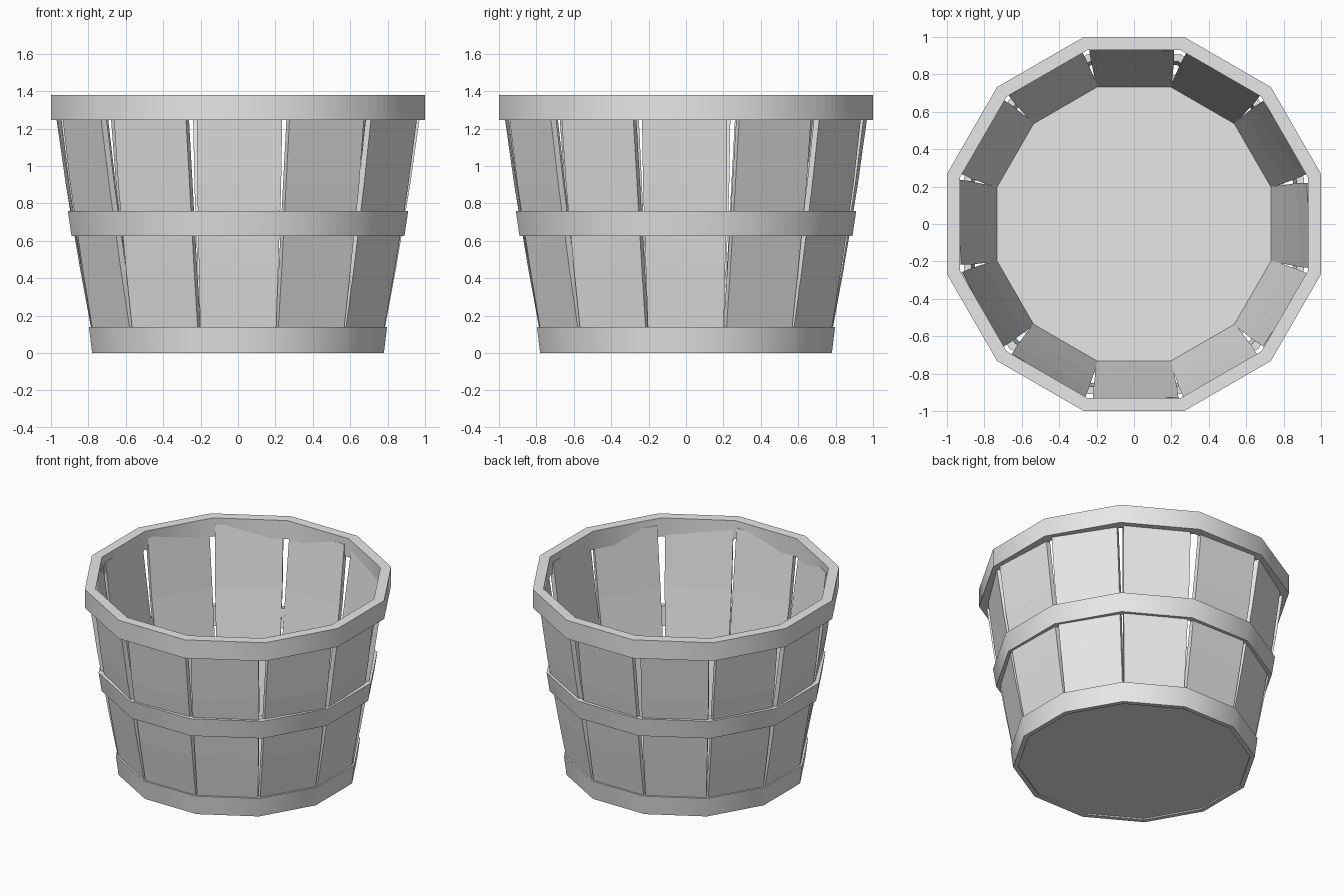
import bpy, bmesh, math, random
from mathutils import Matrix

random.seed(4)
SIDES = 12
STEP = 2 * math.pi / SIDES

cube = bpy.data.objects.get("Cube")
if cube:
    bpy.data.objects.remove(cube, do_unlink=True)

grey = bpy.data.materials.new("pale_grey")
grey.use_nodes = True
colour = (0.8, 0.8, 0.8, 1)
grey.diffuse_color = colour
grey.node_tree.nodes["Principled BSDF"].inputs["Base Color"].default_value = colour


def finish(bm, name, smooth=False):
    """Turn a bmesh into a named grey object."""
    bmesh.ops.recalc_face_normals(bm, faces=bm.faces)
    mesh = bpy.data.meshes.new(name)
    bm.to_mesh(mesh)
    bm.free()
    mesh.materials.append(grey)
    obj = bpy.data.objects.new(name, mesh)
    bpy.context.collection.objects.link(obj)
    if smooth:
        bpy.ops.object.select_all(action='DESELECT')
        obj.select_set(True)
        bpy.context.view_layer.objects.active = obj
        bpy.ops.object.shade_smooth_by_angle(angle=math.radians(35))
    return obj


def loft(bm, loops, closed):
    """Bridge equal loops of points, capping the ends if not closed."""
    rows = [[bm.verts.new(p) for p in loop] for loop in loops]
    n = len(rows[0])
    pairs = list(zip(rows, rows[1:]))
    if closed:
        pairs.append((rows[-1], rows[0]))
    else:
        bm.faces.new(rows[0])
        bm.faces.new(rows[-1])
    for a, b in pairs:
        for i in range(n):
            j = (i + 1) % n
            bm.faces.new((a[i], a[j], b[j], b[i]))


def polygon(apothem, z):
    """Twelve-sided loop with flats facing the axes."""
    r = apothem / math.cos(STEP / 2)
    return [(r * math.cos((k + 0.5) * STEP), r * math.sin((k + 0.5) * STEP), z)
            for k in range(SIDES)]


# Hoops: (apothem, height) sections
hoops = {
    "top_hoop": [(1.0, 1.245), (1.0, 1.38), (0.93, 1.38), (0.93, 1.245)],
    "middle_hoop": [(0.89, 0.625), (0.91, 0.76), (0.87, 0.76), (0.85, 0.625)],
    "bottom_hoop": [(0.78, 0), (0.797, 0.14), (0.765, 0.14), (0.748, 0)],
}
for name, section in hoops.items():
    bm = bmesh.new()
    loft(bm, [polygon(a, z) for a, z in section], True)
    finish(bm, name, True)

# Floor
bm = bmesh.new()
loft(bm, [polygon(0.757, 0.01), polygon(0.757, 0.03)], False)
finish(bm, "floor")

# Slats: (height, outer distance, half width), slightly bowed
profile = [(0.02, 0.764, 0.2), (0.45, 0.84, 0.212),
           (0.9, 0.912, 0.224), (1.33, 0.969, 0.228)]
THICK = 0.033
for k in range(SIDES):
    lean = random.uniform(-0.012, 0.012)
    twist = random.uniform(-0.012, 0.012)
    bm = bmesh.new()
    loops = []
    for z, d, w in profile:
        s = lean * z
        t = twist * z
        loops.append([(d + t, w + s, z), (d - t, s - w, z),
                      (d - t - THICK, s - w, z), (d + t - THICK, w + s, z)])
    loft(bm, loops, False)
    bm.transform(Matrix.Rotation(k * STEP, 4, 'Z'))
    finish(bm, f"slat_{k + 1}")
